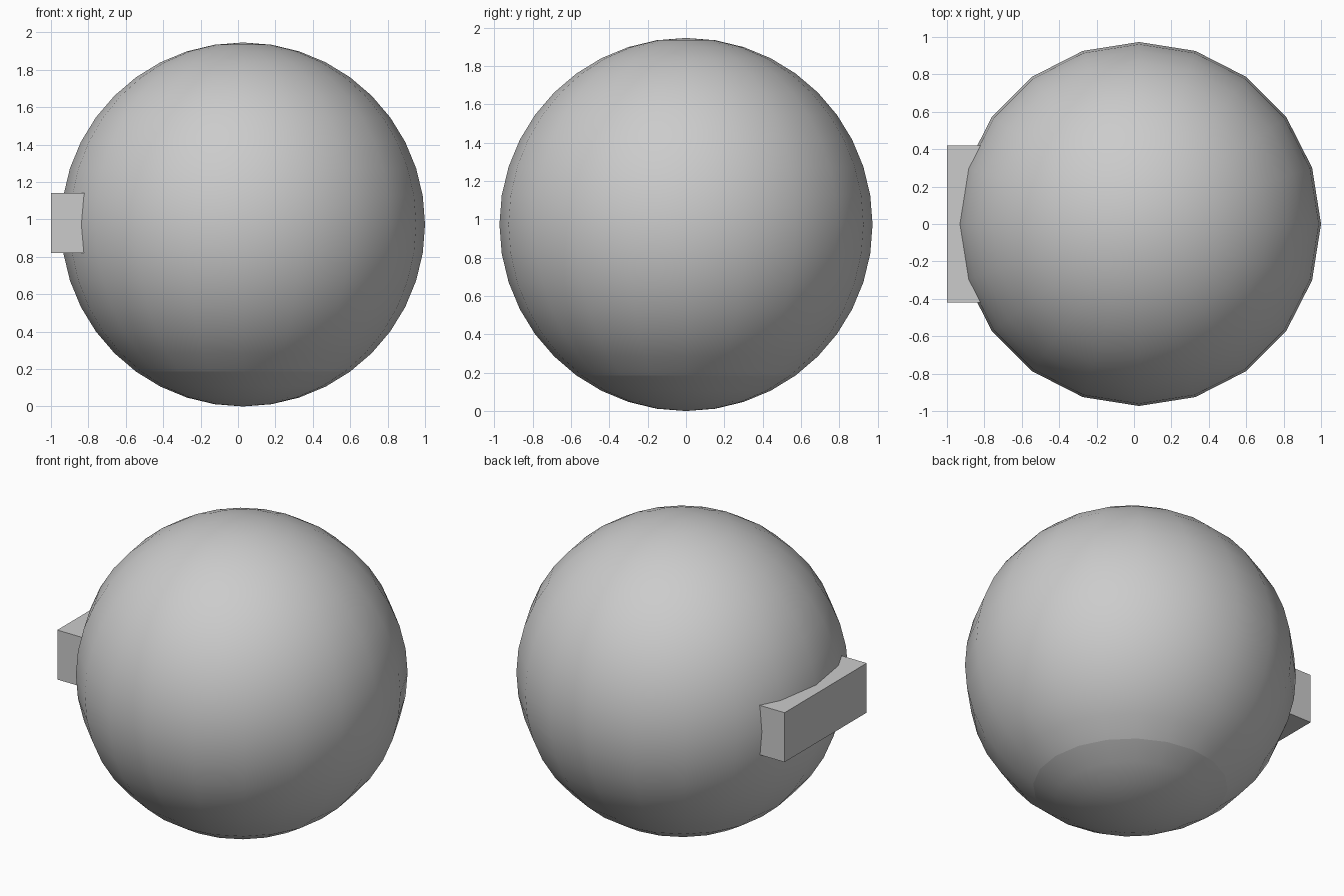
import bpy, bmesh
from mathutils import Matrix, Vector

if "Cube" in bpy.data.objects:
    bpy.data.objects.remove(bpy.data.objects["Cube"])

R = 0.973
CENTRE = Vector((0.027, 0, R))
CAP_Z = 0.25  # cut level, between the rings at 36 and 45 degrees from the bottom pole


def add_object(name, bm, smooth):
    mesh = bpy.data.meshes.new(name)
    for f in bm.faces:
        f.smooth = smooth
    bm.to_mesh(mesh)
    bm.free()
    obj = bpy.data.objects.new(name, mesh)
    bpy.context.collection.objects.link(obj)
    return obj


def sphere_part(name, keep):
    """20 x 20 UV sphere, keeping only the faces that pass the test."""
    bm = bmesh.new()
    bmesh.ops.create_uvsphere(bm, u_segments=20, v_segments=20, radius=R,
                              matrix=Matrix.Translation(CENTRE))
    drop = [f for f in bm.faces if not keep(f)]
    bmesh.ops.delete(bm, geom=drop, context='FACES')
    return add_object(name, bm, True)


def is_cap(face):
    return max(v.co.z for v in face.verts) < CAP_Z


# Main ball and its separate bottom cap (shading breaks at the seam)
sphere_part("ball_body", lambda f: not is_cap(f))
sphere_part("bottom_cap", is_cap)

# Block mounted on the left side, sunk into the ball
x0, x1, y, z0, z1 = -1.0, -0.80, 0.42, 0.82, 1.14
bm = bmesh.new()
bmesh.ops.create_cube(bm, size=1)
bmesh.ops.scale(bm, vec=(x1 - x0, 2 * y, z1 - z0), verts=bm.verts)
bmesh.ops.translate(bm, vec=((x0 + x1) / 2, 0, (z0 + z1) / 2), verts=bm.verts)
add_object("side_block", bm, False)
